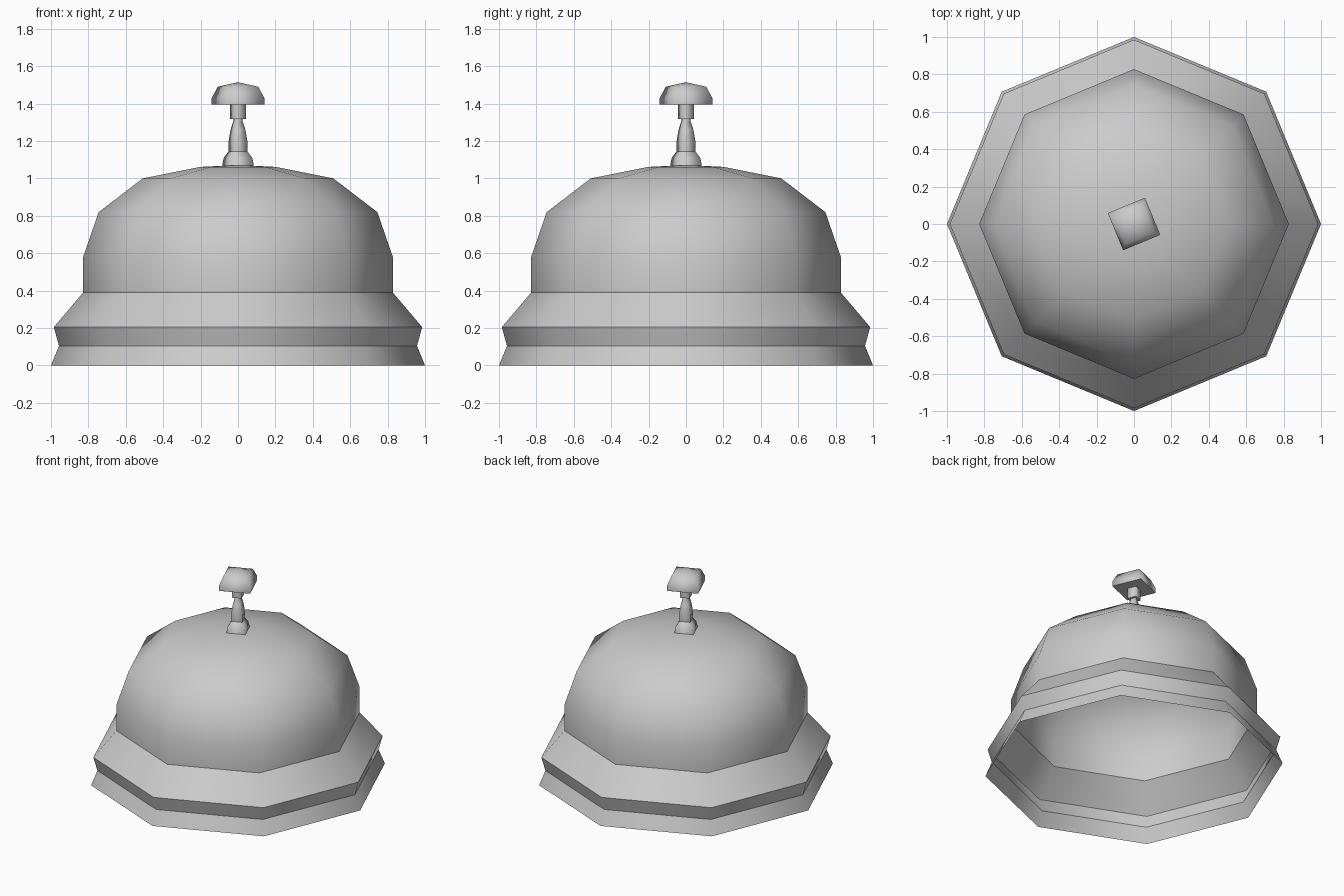
import bpy
import bmesh
from math import cos, sin, pi, radians

cube = bpy.data.objects.get("Cube")
if cube:
    bpy.data.objects.remove(cube)

GREY = (0.6, 0.6, 0.6, 1.0)
metal = bpy.data.materials.new("grey_metal")
metal.use_nodes = True
metal.diffuse_color = GREY
metal.node_tree.nodes["Principled BSDF"].inputs["Base Color"].default_value = GREY


def lathe(name, profile, sides, turn=0.0, sharp=()):
    """Turn a (radius, height) profile; rings listed in sharp keep a hard edge."""
    bm = bmesh.new()
    rings = []
    for r, z in profile:
        if r == 0:
            rings.append([bm.verts.new((0, 0, z))] * sides)
        else:
            angles = [turn + 2 * pi * i / sides for i in range(sides)]
            rings.append([bm.verts.new((r * cos(a), r * sin(a), z)) for a in angles])
    for low, high in zip(rings, rings[1:]):
        for i in range(sides):
            j = (i + 1) % sides
            corners = dict.fromkeys((low[i], low[j], high[j], high[i]))
            bm.faces.new(list(corners)).smooth = True
    for k in sharp:
        for i in range(sides):
            edge = bm.edges.get((rings[k][i], rings[k][(i + 1) % sides]))
            edge.smooth = False
    mesh = bpy.data.meshes.new(name)
    bm.to_mesh(mesh)
    bm.free()
    mesh.materials.append(metal)
    obj = bpy.data.objects.new(name, mesh)
    bpy.context.collection.objects.link(obj)
    return obj


# Hollow eight-sided bell: stepped skirt and rounded dome, open below
lathe("bell_skirt", [(1.0, 0), (0.957, 0.105), (0.985, 0.205), (0.828, 0.39)],
      8, sharp=(1, 2))
lathe("bell_dome", [(0.828, 0.39), (0.828, 0.58), (0.745, 0.82), (0.51, 1.0),
                    (0.2, 1.062), (0, 1.072)], 8)

# Four-sided plunger, turned off the axes
TURN = radians(-22.5)
lathe("plunger_foot", [(0.092, 1.068), (0.083, 1.11), (0.054, 1.145), (0, 1.145)],
      4, TURN, sharp=(2,))
lathe("plunger_stem", [(0.054, 1.145), (0.054, 1.2), (0.043, 1.26), (0.026, 1.31),
                       (0.026, 1.325)], 4, TURN)
lathe("plunger_collar", [(0, 1.318), (0.047, 1.318), (0.047, 1.395)], 4, TURN, sharp=(1,))
lathe("plunger_button", [(0, 1.395), (0.152, 1.395), (0.152, 1.43), (0.118, 1.49),
                         (0, 1.515)], 4, TURN, sharp=(1,))
